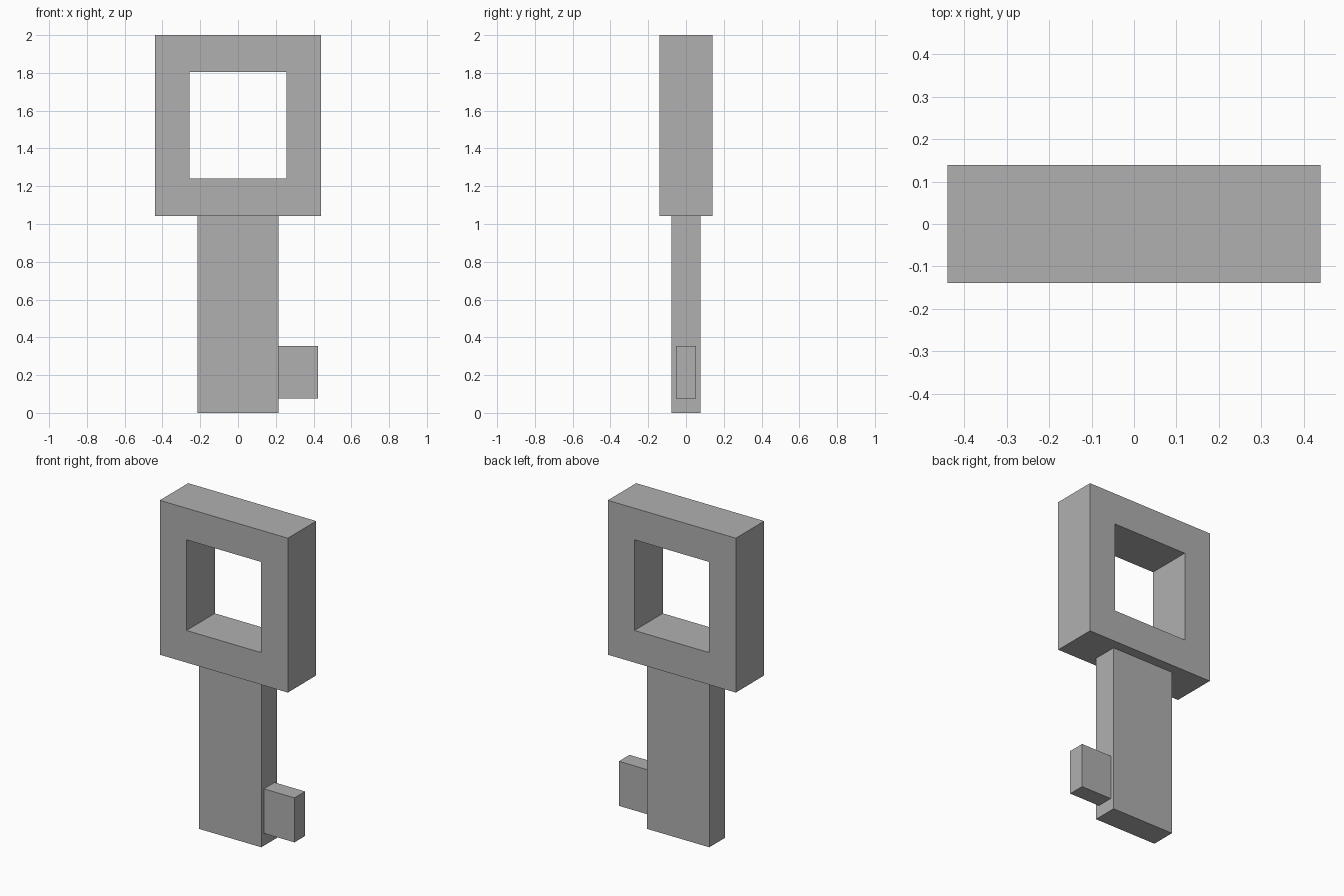
import bpy
import bmesh

cube = bpy.data.objects.get("Cube")
if cube:
    bpy.data.objects.remove(cube, do_unlink=True)

# Single grey material
GREY = (0.434, 0.434, 0.434, 1.0)
grey = bpy.data.materials.new("plain grey")
grey.use_nodes = True
grey.diffuse_color = GREY
grey.node_tree.nodes["Principled BSDF"].inputs["Base Color"].default_value = GREY


def add_object(name, bm):
    bmesh.ops.recalc_face_normals(bm, faces=bm.faces)
    mesh = bpy.data.meshes.new(name)
    bm.to_mesh(mesh)
    bm.free()
    mesh.materials.append(grey)
    obj = bpy.data.objects.new(name, mesh)
    bpy.context.collection.objects.link(obj)
    return obj


def rectangle(x0, x1, z0, z1):
    return [(x0, z0), (x1, z0), (x1, z1), (x0, z1)]


def slab(name, outline, half_depth, hole=None):
    """Extrude a rectangle along y, optionally with a rectangular opening."""
    bm = bmesh.new()

    def ring(points):
        return [bm.verts.new((x, -half_depth, z)) for x, z in points]

    outer = ring(outline)
    if hole:
        inner = ring(hole)
        for i in range(4):
            j = (i + 1) % 4
            bm.faces.new((outer[i], outer[j], inner[j], inner[i]))
    else:
        bm.faces.new(outer)
    result = bmesh.ops.extrude_face_region(bm, geom=bm.faces[:], use_keep_orig=True)
    moved = [g for g in result["geom"] if isinstance(g, bmesh.types.BMVert)]
    bmesh.ops.translate(bm, verts=moved, vec=(0, 2 * half_depth, 0))
    return add_object(name, bm)


# Square handle with its window
slab("handle_frame", rectangle(-0.439, 0.439, 1.043, 2.0), 0.139,
     hole=rectangle(-0.256, 0.256, 1.242, 1.804))

# Flat shaft below the handle
slab("shaft", rectangle(-0.214, 0.214, 0.0, 1.043), 0.077)

# Single tooth on the left side of the shaft
slab("tooth", rectangle(0.214, 0.424, 0.077, 0.353), 0.052)
